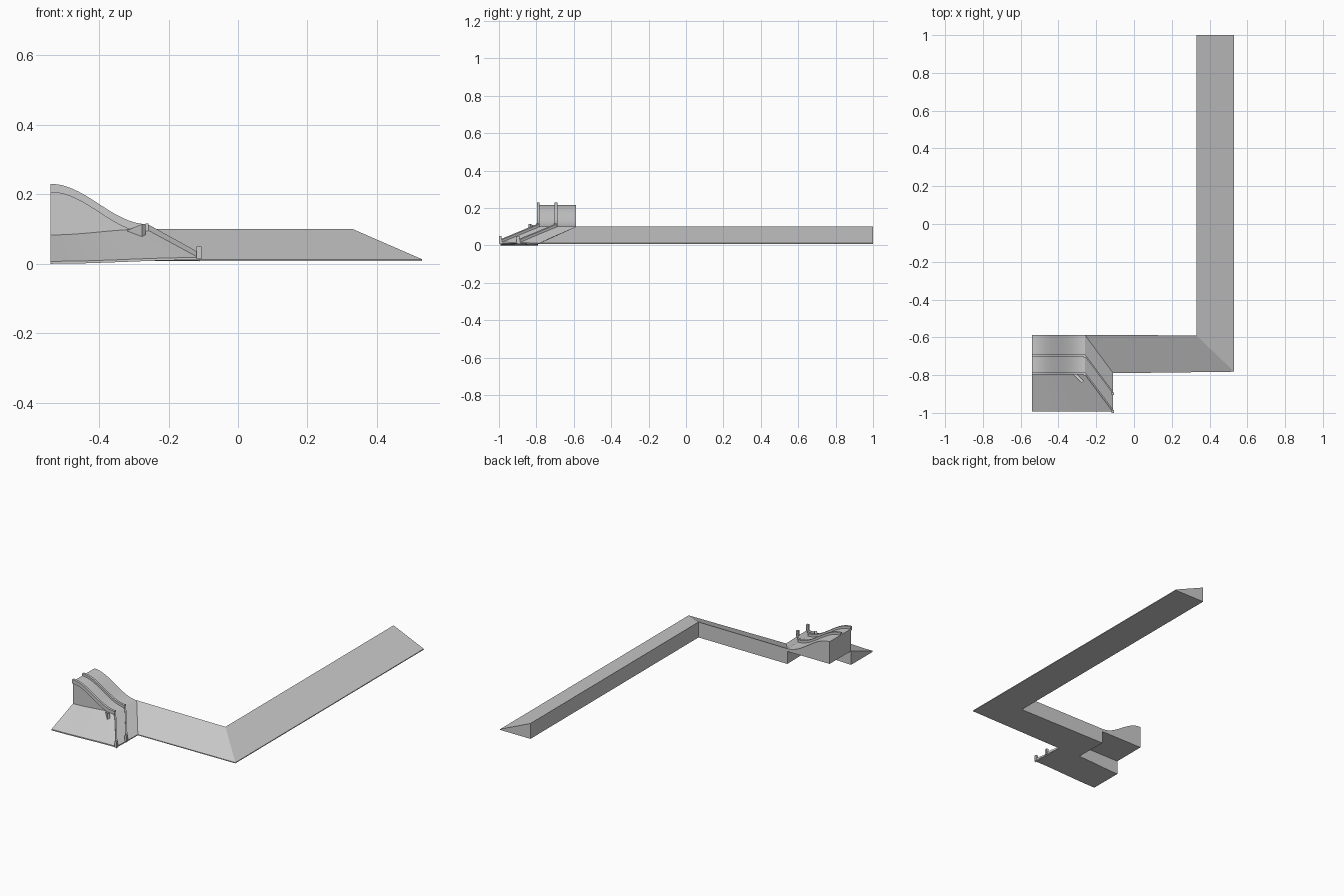
import bpy, bmesh, math

if "Cube" in bpy.data.objects:
    bpy.data.objects.remove(bpy.data.objects["Cube"])


def loft(name, sections, smooth=False):
    """Closed solid through matching cross-sections."""
    bm = bmesh.new()
    rings = [[bm.verts.new(p) for p in s] for s in sections]
    n = len(rings[0])
    for a, b in zip(rings, rings[1:]):
        for i in range(n):
            j = (i + 1) % n
            bm.faces.new((a[i], a[j], b[j], b[i]))
    bm.faces.new(rings[0])
    bm.faces.new(rings[-1][::-1])
    bmesh.ops.recalc_face_normals(bm, faces=bm.faces)
    me = bpy.data.meshes.new(name)
    bm.to_mesh(me)
    bm.free()
    ob = bpy.data.objects.new(name, me)
    bpy.context.collection.objects.link(ob)
    if smooth:
        bpy.ops.object.select_all(action='DESELECT')
        ob.select_set(True)
        bpy.context.view_layer.objects.active = ob
        bpy.ops.object.shade_smooth_by_angle(angle=math.radians(25))
    return ob


def box(name, x, y, z0, z1, w, d):
    ring = [(-w / 2, -d / 2), (w / 2, -d / 2), (w / 2, d / 2), (-w / 2, d / 2)]
    return loft(name, [[(x + a, y + b, z) for a, b in ring] for z in (z0, z1)])


X0, X1, TOE = -0.54, -0.26, -0.11


def arch_z(x):
    t = (x - X0) / (X1 - X0)
    return 0.158 + 0.058 * math.cos(math.pi * t)


# Embankment: two mitred strips ending at the skewed flank
def wedge(x, y, top, tx, ty, toe, base):
    return [(x, y, top), (tx, ty, toe), (tx, ty, base), (x, y, base)]


flank_back = wedge(X1, -0.587, 0.1, TOE, -0.79, 0.013, 0.008)
flank_front = wedge(X1, -0.79, 0.1, TOE, -0.992, 0.018, 0.011)
loft("embankment", [
    wedge(0.33, 1.0, 0.1, 0.53, 1.0, 0.013, 0.008),
    wedge(0.33, -0.59, 0.1, 0.53, -0.782, 0.013, 0.008),
    flank_back])
loft("side_slope", [flank_back, flank_front])

# Front slope, its height easing down towards the left
front = [flank_front]
for i in range(1, 9):
    t = i / 8
    e = 0.5 - 0.5 * math.cos(math.pi * t)
    x, tx = X1 + (X0 - X1) * t, TOE + (X0 - TOE) * t
    front.append(wedge(x, -0.79, 0.1 - 0.017 * e, tx, -0.992,
                       0.018 - 0.011 * e, 0.011 - 0.011 * e))
loft("front_slope", front)

# Curved deck block
N = 24
xs = [X0 + (X1 - X0) * i / N for i in range(N + 1)]
loft("arch_deck", [[(x, -0.587, 0.083), (x, -0.587, arch_z(x)),
                    (x, -0.79, arch_z(x)), (x, -0.79, 0.083)] for x in xs], True)

# Raised ribs over the deck and down the flank, with end posts
for label, y in (("middle", -0.695), ("front", -0.79)):
    path = [(x, y, arch_z(x)) for x in xs]
    path.append((TOE, y - 0.2, 0.017))
    loft(label + "_rib", [[(x, y + s * 0.007, z + h)
                          for s, h in ((-1, -0.01), (1, -0.01), (1, 0.014), (-1, 0.014))]
                         for x, y, z in path], True)
    box(label + "_knee_post", X1 - 0.002, y - 0.004, 0.075, 0.116, 0.01, 0.018)
    box(label + "_toe_post", TOE - 0.002, y - 0.203, 0.014, 0.05, 0.014, 0.014)

# Short diagonal fin standing on the front slope
loft("corner_fin", [[(x - 0.005, y - 0.005, lo), (x + 0.005, y + 0.005, lo),
                     (x + 0.005, y + 0.005, hi), (x - 0.005, y - 0.005, hi)]
                    for x, y, lo, hi in ((-0.315, -0.793, 0.08, 0.096),
                                         (-0.272, -0.836, 0.072, 0.114))])
